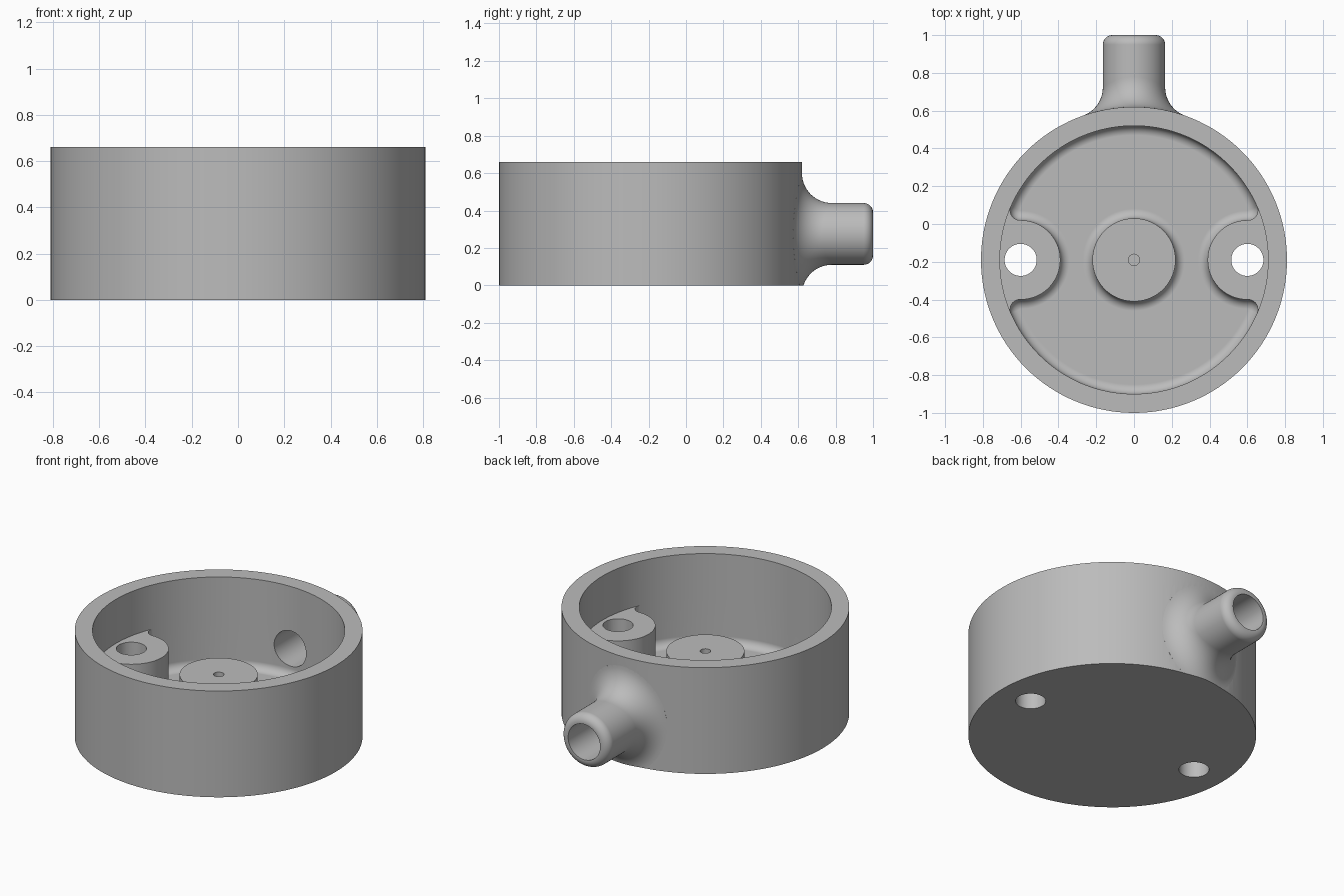
import bpy, bmesh, math
from mathutils import Vector

if "Cube" in bpy.data.objects:
    bpy.data.objects.remove(bpy.data.objects["Cube"])

CY = -0.19                       # centre of the round box in y
R_OUT, R_IN, HEIGHT = 0.81, 0.71, 0.66
FLOOR, LEDGE, FILLET = 0.10, 0.386, 0.05
LUG_X, LUG_R, CORNER = 0.60, 0.21, 0.052
PIPE_R, PIPE_Z, BLEND, TIP = 0.165, 0.275, 0.16, 0.05


def loft(name, rings):
    """Closed solid through rings of equal point count, capped at both ends."""
    bm = bmesh.new()
    loops = [[bm.verts.new(p) for p in ring] for ring in rings]
    n = len(loops[0])
    for a, b in zip(loops, loops[1:]):
        for i in range(n):
            j = (i + 1) % n
            bm.faces.new((a[i], a[j], b[j], b[i]))
    bm.faces.new(loops[0])
    bm.faces.new(loops[-1])
    bmesh.ops.remove_doubles(bm, verts=bm.verts, dist=1e-5)
    bmesh.ops.recalc_face_normals(bm, faces=bm.faces)
    mesh = bpy.data.meshes.new(name)
    bm.to_mesh(mesh)
    bm.free()
    obj = bpy.data.objects.new(name, mesh)
    bpy.context.scene.collection.objects.link(obj)
    return obj


def turned(name, profile, x=0, y=CY, segments=64):
    """Solid of revolution about a vertical axis from (radius, z) pairs."""
    angles = [math.tau * i / segments for i in range(segments)]
    return loft(name, [[(x + r * math.cos(a), y + r * math.sin(a), z) for a in angles]
                       for r, z in profile])


def combine(target, tool, operation):
    mod = target.modifiers.new("combine", 'BOOLEAN')
    mod.operation, mod.object, mod.solver = operation, tool, 'EXACT'
    bpy.context.view_layer.objects.active = target
    bpy.ops.object.modifier_apply(modifier=mod.name)
    bpy.data.objects.remove(tool)


def arc(cx, cy, r, start, end, steps):
    return [(cx + r * math.cos(start + (end - start) * i / steps),
             cy + r * math.sin(start + (end - start) * i / steps)) for i in range(steps + 1)]


# Pocket outline: a circle with two lugs reaching in, inset by d
corner_y = LUG_R + CORNER
corner_x = math.sqrt((R_IN - CORNER) ** 2 - corner_y ** 2)
corner_a = math.atan2(corner_y, corner_x)


def outline(d, z, full_circle=False):
    lug = arc(LUG_X, 0, LUG_R + d, math.pi, math.pi / 2, 20)
    lug += arc(corner_x, corner_y, CORNER - d, -math.pi / 2, corner_a, 12)
    if full_circle:
        lug = arc(0, 0, R_IN, 0, corner_a, len(lug) - 1)
    q = lug + arc(0, 0, R_IN - d, corner_a, math.pi / 2, 28)[1:]
    back = q[::-1]
    pts = (q[:-1] + [(-x, y) for x, y in back[:-1]]
           + [(-x, -y) for x, y in q[:-1]] + [(x, -y) for x, y in back[:-1]])
    return [(x, CY + y, z) for x, y in pts]


def pocket():
    rings = [outline(0, HEIGHT + 0.2, True), outline(0, LEDGE, True), outline(0, LEDGE)]
    for i in range(9):
        t = math.pi / 2 * i / 8
        rings.append(outline(FILLET * (1 - math.cos(t)), FLOOR + FILLET * (1 - math.sin(t))))
    return loft("pocket", rings)


# Side spout: blended foot, straight pipe and rounded tip
def spout():
    columns = []
    for i in range(96):
        a = math.tau * i / 96
        out = Vector((math.cos(a), 0, math.sin(a)))
        ball = out * (PIPE_R + BLEND)
        ball.z += PIPE_Z
        ball.y = math.sqrt((R_OUT + BLEND) ** 2 - ball.x ** 2)
        foot = Vector((ball.x, ball.y, 0)) * (R_OUT / (R_OUT + BLEND))
        foot.z = ball.z
        to_wall = (foot - ball).normalized()
        root = R_IN + 0.05
        col = [Vector((foot.x, math.sqrt(root ** 2 - foot.x ** 2), foot.z))]
        col += [ball + to_wall.slerp(-out, k / 14) * BLEND for k in range(15)]
        for k in range(9):
            t = math.pi / 2 * k / 8
            p = out * (PIPE_R - TIP + TIP * math.cos(t))
            col.append(Vector((p.x, 1 - CY - TIP + TIP * math.sin(t), p.z + PIPE_Z)))
        columns.append([p + Vector((0, CY, 0)) for p in col])
    rings = [list(r) for r in zip(*columns)]
    inner = [(p.x * 0.1, 0.4, PIPE_Z + (p.z - PIPE_Z) * 0.1) for p in rings[0]]
    return loft("spout", [inner] + rings)


def spout_bore():
    return loft("spout_bore", [[(x, y, z) for x, z in arc(0, PIPE_Z, 0.11, 0, math.tau, 64)[:-1]]
                               for y in (0.3, 1.2)])


# Round box with spout, trimmed flat underneath
box = turned("junction_box", [(R_OUT, -0.2), (R_OUT, HEIGHT)], segments=128)
combine(box, spout(), 'UNION')
combine(box, turned("trim", [(2, -1), (2, 0)]), 'DIFFERENCE')
combine(box, pocket(), 'DIFFERENCE')
combine(box, spout_bore(), 'DIFFERENCE')

# Centre boss with a flared base
flare = [(0.22 + FILLET * (1 - math.cos(t)), FLOOR + FILLET * (1 - math.sin(t)))
         for t in (math.pi / 16 * i for i in range(9))]
boss = [(0.22, LEDGE)] + flare + [(0.272, FLOOR - 0.003), (0.272, FLOOR - 0.05)]
combine(box, turned("centre_boss", boss, segments=96), 'UNION')

# Screw holes
combine(box, turned("centre_hole", [(0.03, 0.24), (0.03, 0.6)], segments=32), 'DIFFERENCE')
for side in (-1, 1):
    combine(box, turned("lug_hole", [(0.085, -0.2), (0.085, 0.9)], x=side * LUG_X), 'DIFFERENCE')

# Grey plastic finish
grey = bpy.data.materials.new("grey_plastic")
grey.use_nodes = True
colour = (0.5, 0.5, 0.5, 1)
grey.diffuse_color = colour
grey.node_tree.nodes["Principled BSDF"].inputs["Base Color"].default_value = colour
box.data.materials.clear()
box.data.materials.append(grey)
for face in box.data.polygons:
    face.material_index = 0

bpy.ops.object.select_all(action='DESELECT')
box.select_set(True)
bpy.context.view_layer.objects.active = box
bpy.ops.object.shade_smooth_by_angle(angle=math.radians(30))
normals = box.modifiers.new("even_shading", 'WEIGHTED_NORMAL')
normals.keep_sharp = True
